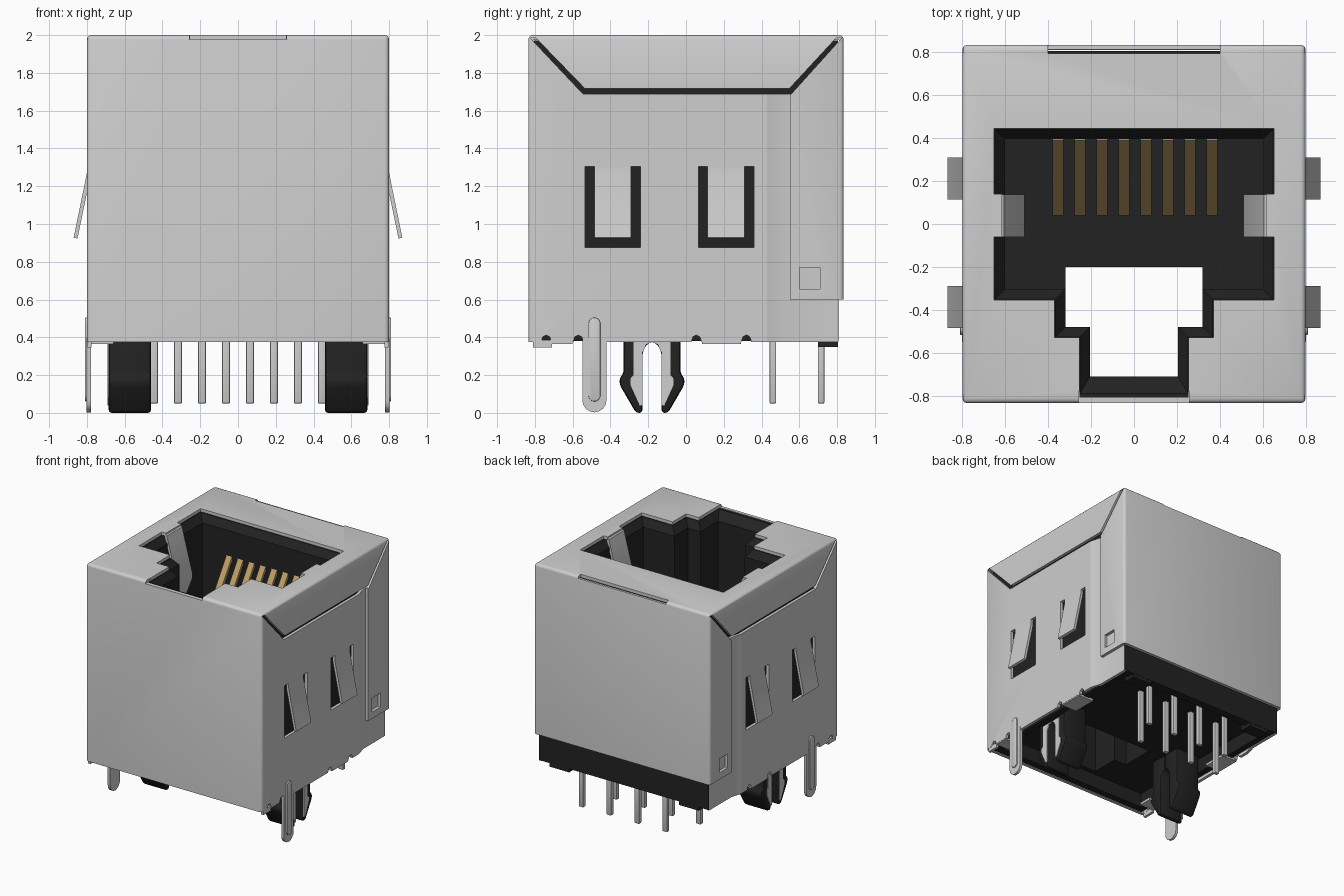
import bpy, bmesh, math
from mathutils import Vector

if "Cube" in bpy.data.objects:
    bpy.data.objects.remove(bpy.data.objects["Cube"])


def material(name, rgb):
    m = bpy.data.materials.new(name)
    m.diffuse_color = (*rgb, 1)
    m.use_nodes = True
    m.node_tree.nodes["Principled BSDF"].inputs["Base Color"].default_value = m.diffuse_color
    return m


METAL = material("light_grey_metal", (0.62, 0.62, 0.62))
BLACK = material("black_plastic", (0.016, 0.016, 0.016))
GOLD = material("gold_contact", (0.53, 0.36, 0.14))


def prism(name, axis, pts, a, b, mat=None, bevel=0, pts2=None):
    """Polygon across an axis, extruded from a to b (pts2 = other end)."""
    def place(p, v):
        return {"x": (v, p[0], p[1]), "y": (p[0], v, p[1]), "z": (p[0], p[1], v)}[axis]
    bm = bmesh.new()
    r1 = [bm.verts.new(place(p, a)) for p in pts]
    r2 = [bm.verts.new(place(p, b)) for p in (pts2 or pts)]
    bm.faces.new(r1)
    bm.faces.new(r2)
    n = len(pts)
    for i in range(n):
        j = (i + 1) % n
        bm.faces.new((r1[i], r1[j], r2[j], r2[i]))
    bmesh.ops.recalc_face_normals(bm, faces=bm.faces)
    if bevel:
        bmesh.ops.bevel(bm, geom=bm.edges[:], offset=bevel, segments=2,
                        profile=0.5, affect="EDGES", clamp_overlap=True)
    me = bpy.data.meshes.new(name)
    bm.to_mesh(me)
    bm.free()
    ob = bpy.data.objects.new(name, me)
    bpy.context.collection.objects.link(ob)
    if mat:
        me.materials.append(mat)
    return ob


def rect(p0, p1, q0, q1):
    return [(p0, q0), (p1, q0), (p1, q1), (p0, q1)]


def box(name, x0, x1, y0, y1, z0, z1, mat=None, bevel=0):
    return prism(name, "z", rect(x0, x1, y0, y1), z0, z1, mat, bevel)


def cut(ob, cutters):
    """Subtract the cutters, bake the result and remove the helpers."""
    for c in cutters:
        c.hide_render = True
        m = ob.modifiers.new("cut", "BOOLEAN")
        m.operation, m.solver, m.object = "DIFFERENCE", "EXACT", c
    dg = bpy.context.evaluated_depsgraph_get()
    me = bpy.data.meshes.new_from_object(ob.evaluated_get(dg))
    ob.modifiers.clear()
    ob.data = me
    for c in cutters:
        bpy.data.objects.remove(c)


def mirror_outline(half):
    return half + [(-x, y) for x, y in reversed(half)]


def side_x(s, a, b):
    return (s * a, s * b)


# ---- metal shield: rounded open box, hollowed and pierced ----
shield = box("shield", -0.8, 0.8, -0.835, 0.835, 0.375, 2.0, METAL)
bm = bmesh.new()
bm.from_mesh(shield.data)
edges = [e for e in bm.edges if max(v.co.z for v in e.verts) > 1]
bmesh.ops.bevel(bm, geom=edges, offset=0.024, segments=3, profile=0.5, affect="EDGES")
bm.to_mesh(shield.data)
bm.free()

# stepped plug opening, with the front notch running into the front wall
metal_hole = mirror_outline([(0.255, -0.808), (0.255, -0.53), (0.37, -0.53),
                             (0.37, -0.355), (0.652, -0.355), (0.652, -0.06),
                             (0.615, -0.06), (0.615, 0.14), (0.652, 0.14),
                             (0.652, 0.445)])
cutters = [
    box("hollow", -0.775, 0.775, -0.81, 0.81, 0.2, 1.975),
    prism("opening", "z", metal_hole, 1.9, 2.1),
    box("front_notch", -0.258, 0.258, -0.9, -0.78, 1.976, 2.1),
    box("back_slit", -0.4, 0.4, 0.80, 0.9, 1.982, 2.1),
    box("back_slit_depth", -0.4, 0.4, 0.795, 0.814, 1.9, 2.1),
    box("back_bottom", -1, 1, 0.545, 1, 0.2, 0.6),
]
seam = [(-0.825, 1.985), (-0.545, 1.688), (0.557, 1.688), (0.825, 1.985),
        (0.795, 1.985), (0.547, 1.717), (-0.535, 1.717), (-0.795, 1.985)]
window_centres = (-0.3875, 0.2125)
for s in (-1, 1):
    ab = side_x(s, 0.74, 0.9)
    cutters.append(prism("seam", "x", seam, *ab))
    cutters.append(prism("jog", "x", rect(0.43, 0.55, 0.2, 1.69), *ab))
    cutters.append(prism("square", "x", rect(0.6, 0.71, 0.655, 0.77), *ab))
    for c in window_centres:
        cutters.append(prism("window", "x", rect(c - 0.1475, c + 0.1475, 0.875, 1.305), *ab))
    for y in (-0.74, -0.57, 0.055, 0.32):
        notch = [(y + 0.026 * math.cos(t * math.pi / 4),
                  0.38 + 0.032 * math.sin(t * math.pi / 4)) for t in range(8)]
        cutters.append(prism("notch", "x", notch, *ab))
cut(shield, cutters)

# ---- plastic housing with stepped cavity, lead-in and hollow underside ----
housing = box("housing", -0.752, 0.752, -0.808, 0.805, 0.38, 1.972, BLACK)
inner = mirror_outline([(0.205, -0.71), (0.205, -0.48), (0.32, -0.48),
                        (0.32, -0.305), (0.6, -0.305), (0.6, 0.395)])
outer = mirror_outline([(0.258, -0.8), (0.258, -0.532), (0.372, -0.532),
                        (0.372, -0.357), (0.655, -0.357), (0.655, 0.447)])
latch = mirror_outline([(0.205, -0.71), (0.205, -0.48), (0.32, -0.48), (0.32, -0.2)])
cut(housing, [
    prism("cavity", "z", inner, 0.6, 2.1),
    prism("lead_in", "z", inner, 1.915, 1.98, pts2=outer),
    prism("latch_hole", "z", latch, 0.3, 0.7),
    box("under_recess", -0.7, 0.7, -0.75, 0.74, 0.2, 0.5),
])
# black wall filling the strip under the back cover
box("back_wall", -0.772, 0.772, 0.74, 0.807, 0.378, 0.62, BLACK)

# ---- contacts ----
for i in range(8):
    x = (i - 3.5) * 0.1025 + 0.005
    prism("contact", "x", [(0.04, 1.18), (0.39, 1.71), (0.40, 1.68), (0.06, 1.16)],
          x - 0.025, x + 0.025, GOLD)
    # solder pins in two staggered rows
    px, py = (i - 3.5) * 0.127, (0.46, 0.715)[i % 2]
    box("solder_pin", px - 0.021, px + 0.021, py - 0.017, py + 0.017,
        0.05, 0.52, METAL, 0.005)

# ---- parts repeated on both sides ----
for s in (-1, 1):
    # recessed rear part of the side wall, with a slanted step
    jog = [(0.8, 0.43), (0.774, 0.52), (0.774, 0.805), (0.753, 0.805),
           (0.753, 0.52), (0.775, 0.43)]
    prism("rear_side_panel", "z", [(s * x, y) for x, y in jog], 0.375, 1.688, METAL)

    # flared outer spring tabs
    for c in window_centres:
        tab = [(0.778, 1.31), (0.80, 1.31), (0.80, 1.27), (0.87, 0.928),
               (0.85, 0.922), (0.78, 1.26)]
        prism("outer_spring", "y", [(s * x, z) for x, z in tab],
              c - 0.0975, c + 0.0975, METAL)

    # inner grounding spring bent into the cavity
    spring = [(0.66, 2.0), (0.63, 1.998), (0.605, 1.98), (0.592, 1.93), (0.51, 1.62),
              (0.512, 1.58), (0.59, 1.38), (0.605, 1.39), (0.53, 1.59),
              (0.53, 1.62), (0.61, 1.92), (0.63, 1.975), (0.66, 1.977)]
    prism("inner_spring", "y", [(s * x, z) for x, z in spring], -0.06, 0.138, METAL)

    # ground pin with a rounded tip and raised rib
    def capsule(r, z0, z1, round_top):
        y = -0.485
        pts = [(y + r * math.cos(t * math.pi / 8), z0 + r - r * math.sin(t * math.pi / 8))
               for t in range(8, -1, -1)]
        if round_top:
            return pts + [(y + r * math.cos(t * math.pi / 8),
                           z1 - r + r * math.sin(t * math.pi / 8)) for t in range(9)]
        return pts + [(y + r, z1), (y - r, z1)]
    prism("ground_pin", "x", capsule(0.064, 0.003, 0.4, False),
          *side_x(s, 0.779, 0.801), METAL)
    prism("ground_pin_rib", "x", capsule(0.032, 0.06, 0.505, True),
          *side_x(s, 0.785, 0.811), METAL, 0.006)

    # split locating peg: two barbed legs joined under the floor
    for d in (-1, 1):
        leg = [(0.05, 0.0), (0.085, 0.0), (0.172, 0.15), (0.172, 0.185),
               (0.15, 0.21), (0.15, 0.52), (0.0, 0.52), (0.0, 0.375),
               (0.03, 0.362), (0.05, 0.32)]
        prism("peg_leg", "x", [(-0.18 + d * y, z) for y, z in leg],
              *side_x(s, 0.46, 0.685), BLACK, 0.022)
        liner = [(0.05, 0.04), (0.065, 0.04), (0.115, 0.15), (0.115, 0.18), (0.098, 0.2),
                 (0.098, 0.375), (0.0, 0.375), (0.03, 0.362), (0.05, 0.32)]
        prism("peg_liner", "x", [(-0.18 + d * y, z) for y, z in liner],
              *side_x(s, 0.683, 0.69), METAL)

    # folded retaining tabs and standoff feet
    for y0, y1 in ((-0.71, -0.60), (0.085, 0.29)):
        prism("folded_tab", "x", rect(y0, y1, 0.366, 0.386), *side_x(s, 0.66, 0.798), METAL)
    prism("front_foot", "x", rect(-0.81, -0.71, 0.345, 0.385), *side_x(s, 0.776, 0.798), METAL)
    prism("rear_foot", "x", rect(0.7, 0.805, 0.348, 0.5), *side_x(s, 0.5, 0.68), BLACK)

# smooth rounded edges, keep corners crisp
obs = [o for o in bpy.context.scene.objects if o.type == "MESH"]
for o in obs:
    o.select_set(True)
bpy.context.view_layer.objects.active = obs[0]
bpy.ops.object.shade_smooth_by_angle(angle=math.radians(32))
